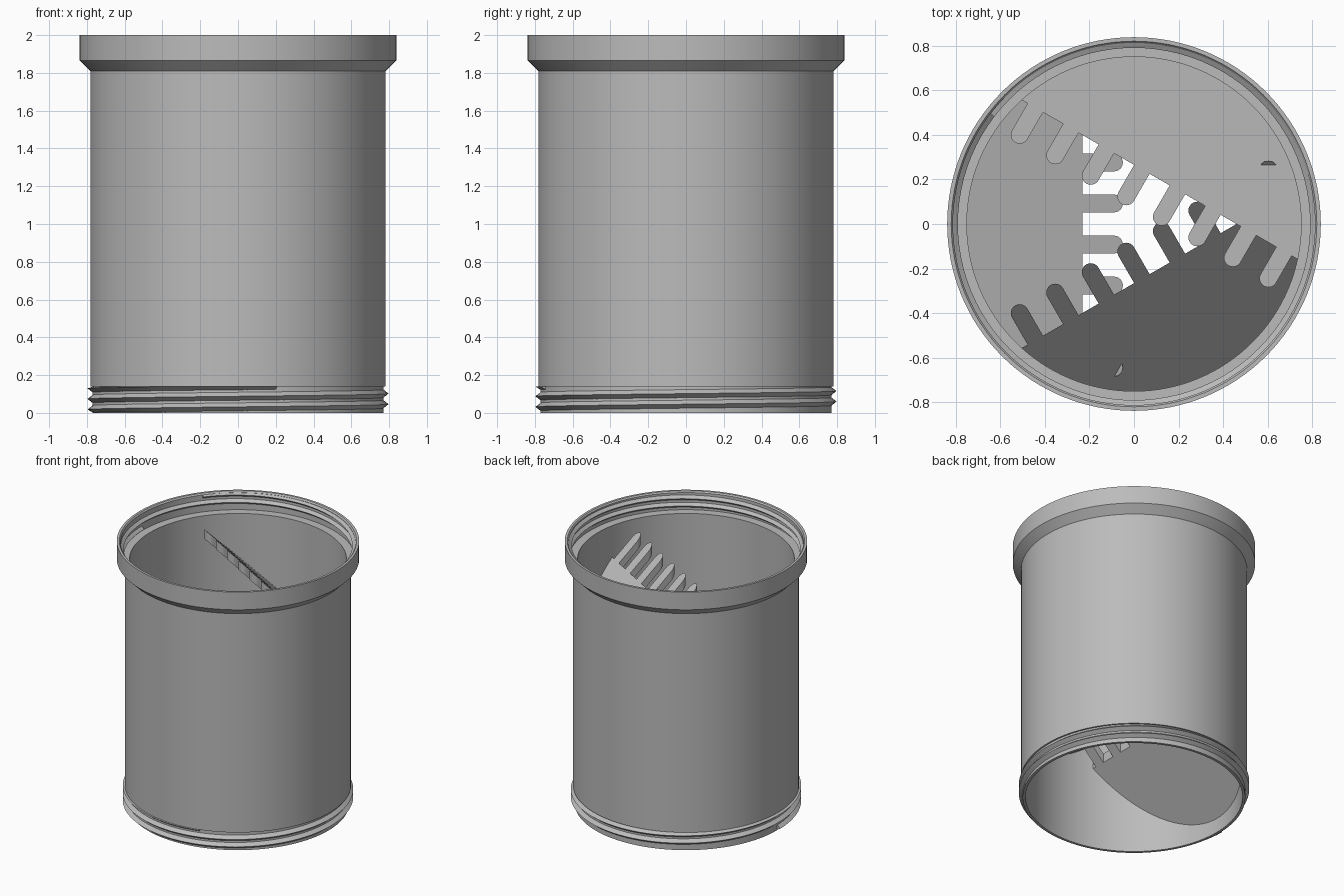
import bpy, bmesh
from math import pi, sin, cos, sqrt, radians, atan2
from mathutils import Matrix

if "Cube" in bpy.data.objects:
    bpy.data.objects.remove(bpy.data.objects["Cube"], do_unlink=True)

grey = bpy.data.materials.new("plain_grey")
grey.use_nodes = True
colour = (0.5, 0.5, 0.5, 1)
grey.diffuse_color = colour
grey.node_tree.nodes["Principled BSDF"].inputs["Base Color"].default_value = colour


def finish(bm, name, smooth=True):
    bmesh.ops.recalc_face_normals(bm, faces=bm.faces)
    mesh = bpy.data.meshes.new(name)
    bm.to_mesh(mesh)
    bm.free()
    mesh.materials.append(grey)
    obj = bpy.data.objects.new(name, mesh)
    bpy.context.collection.objects.link(obj)
    if smooth:
        bpy.ops.object.select_all(action='DESELECT')
        obj.select_set(True)
        bpy.context.view_layer.objects.active = obj
        bpy.ops.object.shade_smooth_by_angle(angle=radians(25))
    return obj


def lathe(name, profile, steps=128):
    """Closed (radius, height) profile turned around z."""
    bm = bmesh.new()
    rings = [[bm.verts.new((r * cos(2 * pi * i / steps), r * sin(2 * pi * i / steps), z))
              for r, z in profile] for i in range(steps)]
    n = len(profile)
    for i in range(steps):
        a, b = rings[i], rings[(i + 1) % steps]
        for j in range(n):
            k = (j + 1) % n
            bm.faces.new((a[j], b[j], b[k], a[k]))
    return finish(bm, name)


def thread(name, root, crest, z_start, turns, pitch, low, high, steps=96):
    """V-shaped helical ridge, trimmed to the given height range."""
    bm = bmesh.new()
    half = pitch * 0.45
    rows = []
    for i in range(int(turns * steps) + 1):
        a = pi + 2 * pi * i / steps
        z = z_start + pitch * i / steps
        rows.append([bm.verts.new((r * cos(a), r * sin(a), min(high, max(low, z + dz))))
                     for r, dz in ((root, -half), (crest, 0), (root, half))])
    for a, b in zip(rows, rows[1:]):
        for j in range(3):
            k = (j + 1) % 3
            bm.faces.new((a[j], b[j], b[k], a[k]))
    bm.faces.new(rows[0])
    bm.faces.new(rows[-1])
    return finish(bm, name)


def comb_plate(name, angle, height, thick=0.07):
    """Sloping wall segment with round-ended teeth, rising towards the axis."""
    radius, edge, tip, half, pitch = 0.765, -0.23, -0.09, 0.04, 0.184
    end = sqrt(radius ** 2 - edge ** 2)
    start = atan2(end, edge)
    sweep = 2 * (pi - start)
    outline = [(radius * cos(start + sweep * i / 48), radius * sin(start + sweep * i / 48))
               for i in range(49)]
    for k in range(8):
        t = (k - 3.5) * pitch
        outline.append((edge, t - half))
        for i in range(13):
            a = -pi / 2 + pi * i / 12
            outline.append((tip + half * cos(a), t + half * sin(a)))
        outline.append((edge, t + half))
    bm = bmesh.new()
    face = bm.faces.new([bm.verts.new((u, t, height - thick + u)) for u, t in outline])
    new = bmesh.ops.extrude_face_region(bm, geom=[face])["geom"]
    bmesh.ops.translate(bm, vec=(0, 0, thick),
                        verts=[g for g in new if isinstance(g, bmesh.types.BMVert)])
    bm.transform(Matrix.Rotation(radians(angle), 4, 'Z'))
    return finish(bm, name, smooth=False)


# Tube wall with flared collar and stepped socket
lathe("tube_body", [(0.75, 0), (0.77, 0), (0.77, 0.14), (0.782, 0.14), (0.782, 1.81),
                    (0.838, 1.865), (0.838, 2), (0.82, 2), (0.812, 1.99),
                    (0.812, 1.86), (0.75, 1.86)])

# Screw threads outside the foot and inside the collar
thread("foot_thread", 0.765, 0.797, 0.018, 2.3, 0.056, 0, 0.14)
thread("collar_thread", 0.82, 0.79, 1.878, 1.9, 0.056, 1.862, 1.992)

# Three interleaved comb baffles, each a third of a turn apart
for name, angle, height in (("lower_baffle", 0, 0.93), ("middle_baffle", 120, 1.39),
                            ("upper_baffle", 240, 1.85)):
    comb_plate(name, angle, height)
